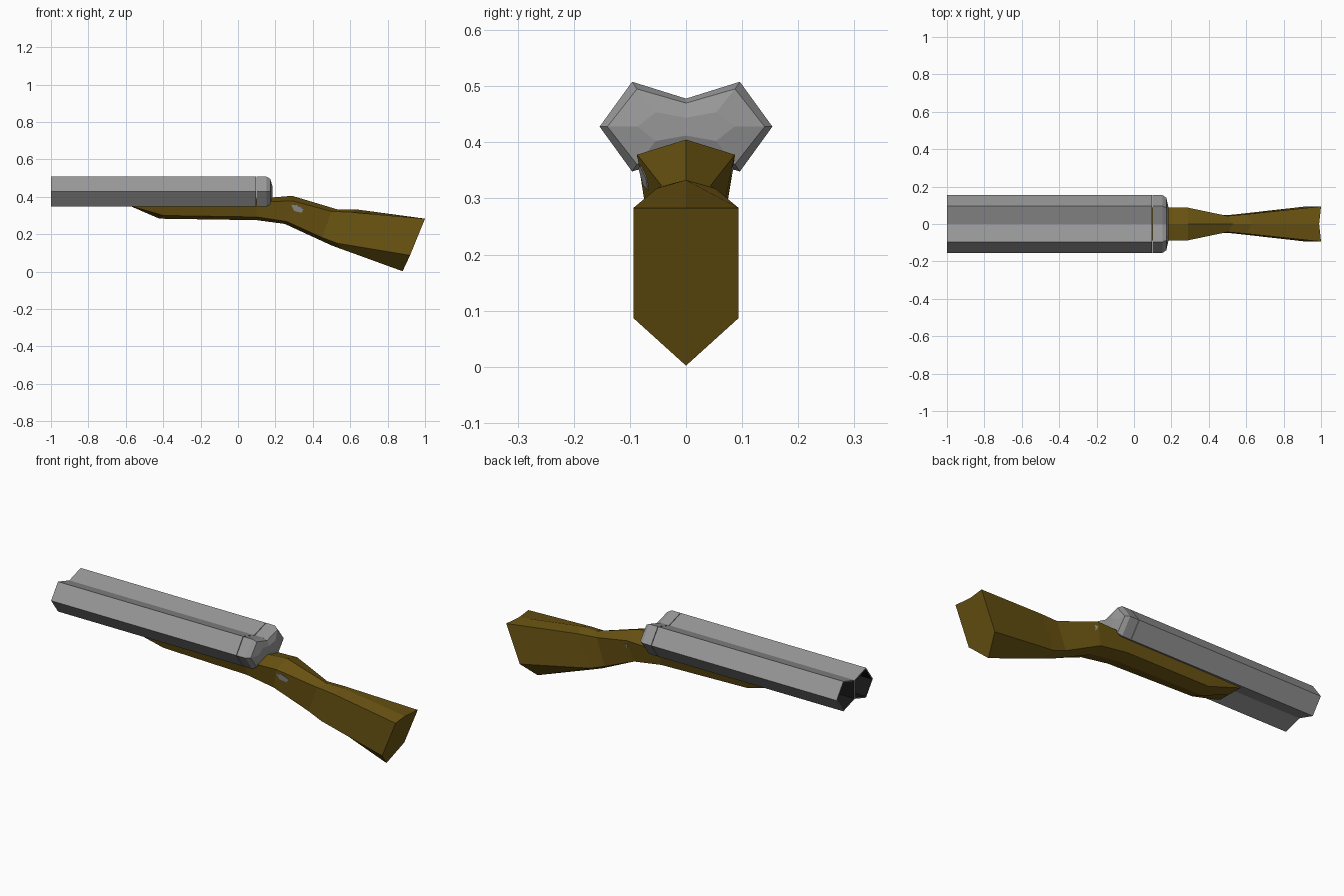
import bpy, bmesh
from mathutils import Vector

if "Cube" in bpy.data.objects:
    bpy.data.objects.remove(bpy.data.objects["Cube"])


def material(name, rgb):
    m = bpy.data.materials.new(name)
    m.diffuse_color = (*rgb, 1)
    m.use_nodes = True
    m.node_tree.nodes["Principled BSDF"].inputs["Base Color"].default_value = m.diffuse_color
    return m


STEEL = material("grey steel", (0.31, 0.31, 0.31))
WOOD = material("brown wood", (0.145, 0.088, 0.006))
BLACK = material("bore black", (0.008, 0.008, 0.008))


def finish(name, bm, *mats):
    mesh = bpy.data.meshes.new(name)
    bm.to_mesh(mesh)
    bm.free()
    for m in mats:
        mesh.materials.append(m)
    ob = bpy.data.objects.new(name, mesh)
    bpy.context.collection.objects.link(ob)
    return ob


def loft(rings, cap_start=True, cap_end=True):
    bm = bmesh.new()
    loops = [[bm.verts.new(p) for p in r] for r in rings]
    n = len(rings[0])
    for a, b in zip(loops, loops[1:]):
        for i in range(n):
            j = (i + 1) % n
            bm.faces.new((a[i], a[j], b[j], b[i]))
    if cap_start:
        bm.faces.new(loops[0][::-1])
    if cap_end:
        bm.faces.new(loops[-1])
    bmesh.ops.recalc_face_normals(bm, faces=bm.faces)
    return bm, loops


# Twin-barrel outline: two faceted tubes fused along the middle
ZC = 0.428
HALF = [(0.096, 0.08), (0.154, 0.0), (0.096, -0.08)]
OUTLINE = [(0, 0.05)] + HALF + [(0, -0.05)] + [(-y, z) for y, z in HALF[::-1]]


def outline(x, sy=1.0, sz=1.0):
    return [(x, y * sy, ZC + z * sz) for y, z in OUTLINE]


# Barrels, with a bore sunk into each muzzle half
bm, loops = loft([outline(-1.0), outline(0.097)], cap_start=False)
m = loops[0]
muzzles = [bm.faces.new(m[0:5]), bm.faces.new(m[4:] + [m[0]])]
bmesh.ops.recalc_face_normals(bm, faces=bm.faces)
bmesh.ops.inset_individual(bm, faces=muzzles, thickness=0.008)
old = set(bm.faces) - set(muzzles)
bmesh.ops.inset_individual(bm, faces=muzzles, thickness=0.0005)
for f in muzzles:
    bmesh.ops.translate(bm, verts=f.verts[:], vec=(0.3, 0, 0))
for f in bm.faces:
    f.material_index = 0 if f in old else 1
finish("twin_barrels", bm, STEEL, BLACK)

# Breech block with a stepped, chamfered rear
bm, _ = loft([outline(0.1), outline(0.152), outline(0.173, 0.91, 0.84),
              outline(0.185, 0.56, 0.32)])
finish("breech", bm, STEEL)


# Stock: each station is (x, z) top, (x, y, z) upper side,
# (x, y, z) lower side, (x, z) bottom
STATIONS = [
    ((-0.58, 0.40), (-0.58, 0.078, 0.372), (-0.58, 0.074, 0.352), (-0.58, 0.352)),
    ((-0.42, 0.40), (-0.42, 0.085, 0.372), (-0.40, 0.060, 0.300), (-0.42, 0.283)),
    ((0.10, 0.39), (0.10, 0.087, 0.372), (0.10, 0.068, 0.292), (0.10, 0.275)),
    ((0.29, 0.405), (0.29, 0.087, 0.378), (0.26, 0.070, 0.268), (0.25, 0.255)),
    ((0.53, 0.333), (0.50, 0.043, 0.322), (0.45, 0.045, 0.182), (0.50, 0.140)),
    ((0.63, 0.333), (0.60, 0.052, 0.318), (0.53, 0.050, 0.152), (0.56, 0.118)),
    ((0.99, 0.283), (1.0, 0.094, 0.283), (0.92, 0.094, 0.087), (0.88, 0.002)),
]


def station(t, u, l, b):
    mirror = lambda p: (p[0], -p[1], p[2])
    return [(t[0], 0, t[1]), u, l, (b[0], 0, b[1]), mirror(l), mirror(u)]


bm, _ = loft([station(*s) for s in STATIONS])
finish("stock", bm, WOOD)

# Small steel lock plates lying on both sides of the grip
a, b, c = (Vector(p) for p in ((0.29, 0.087, 0.378), (0.26, 0.070, 0.268), (0.50, 0.043, 0.322)))
normal = (b - a).cross(c - a).normalized()
if normal.y < 0:
    normal.negate()
for side, name in ((1, "lock_plate_left"), (-1, "lock_plate_right")):
    rings = []
    for off in (-0.006, 0.002):
        ring = []
        for x, z in ((0.285, 0.355), (0.31, 0.358), (0.35, 0.335), (0.34, 0.315), (0.30, 0.325)):
            # project the plate corner onto the side plane of the grip
            y = a.y - (normal.x * (x - a.x) + normal.z * (z - a.z)) / normal.y
            p = Vector((x, y, z)) + normal * off
            ring.append((p.x, p.y * side, p.z))
        rings.append(ring)
    bm, _ = loft(rings)
    finish(name, bm, STEEL)
